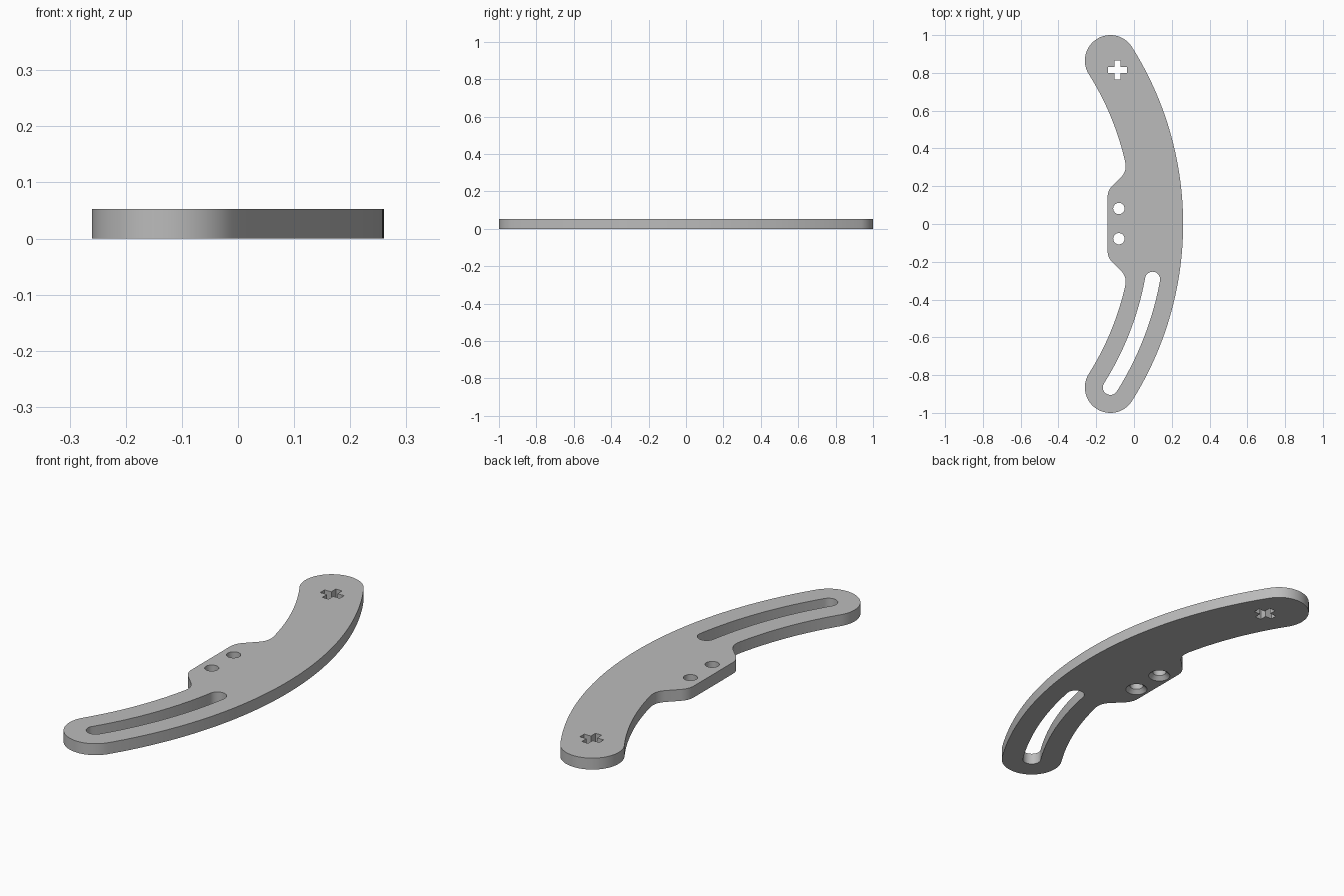
import bpy, bmesh
from math import sin, cos, asin, radians, pi
from mathutils import Vector

if "Cube" in bpy.data.objects:
    bpy.data.objects.remove(bpy.data.objects["Cube"])

THICK = 0.053
CENTRE = Vector((-1.4965, 0))      # centre of the curved bar
MID, HALF = 1.6215, 0.135          # centreline radius, half width
END = asin(0.865 / MID)            # angle of the rounded ends

gray = bpy.data.materials.new("plate gray")
gray.use_nodes = True
gray.diffuse_color = (0.5, 0.5, 0.5, 1)
gray.node_tree.nodes["Principled BSDF"].inputs["Base Color"].default_value = (0.5, 0.5, 0.5, 1)


def polar(c, r, a):
    return Vector((c[0] + r * cos(a), c[1] + r * sin(a)))


def arc(c, r, a0, a1, n):
    return [polar(c, r, a0 + (a1 - a0) * i / n) for i in range(n + 1)]


def rounded(p, corner, q, n=10):
    ts = [i / n for i in range(n + 1)]
    return [p * (1 - t) ** 2 + corner * 2 * t * (1 - t) + q * t * t for t in ts]


def finish(name, bm):
    bmesh.ops.remove_doubles(bm, verts=bm.verts, dist=1e-5)
    bmesh.ops.recalc_face_normals(bm, faces=bm.faces)
    mesh = bpy.data.meshes.new(name)
    bm.to_mesh(mesh)
    bm.free()
    mesh.materials.append(gray)
    ob = bpy.data.objects.new(name, mesh)
    bpy.context.collection.objects.link(ob)
    return ob


def prism(name, points, z0, z1):
    bm = bmesh.new()
    face = bm.faces.new([bm.verts.new((p.x, p.y, z0)) for p in points])
    new = bmesh.ops.extrude_face_region(bm, geom=[face])["geom"]
    bmesh.ops.translate(bm, vec=(0, 0, z1 - z0),
                        verts=[v for v in new if isinstance(v, bmesh.types.BMVert)])
    return finish(name, bm)


# Plate outline: upper half, then its mirror
inner = MID - HALF
notch = polar(CENTRE, inner, asin(0.28 / inner))
tab = Vector((-0.14, notch.y - (notch.x + 0.14)))
slope = Vector((1, 1)).normalized()
blend = asin(0.325 / inner)
half = arc(CENTRE, MID + HALF, 0, END, 40)
half += arc(polar(CENTRE, MID, END), HALF, END, END + pi, 40)[1:]
half += arc(CENTRE, inner, END, blend, 30)[1:]
half += rounded(polar(CENTRE, inner, blend), notch, notch - slope * 0.045)[1:]
half += rounded(tab + slope * 0.036, tab, tab - Vector((0, 0.036)))
mirrored = [Vector((p.x, -p.y)) for p in reversed(half[1:])]
plate = prism("curved_plate", half + mirrored, 0, THICK)

# Curved adjustment slot
LOW, HIGH = -0.02, THICK + 0.02
start, r = -radians(10.4), 0.04
slot = arc(CENTRE, MID + r, -END, start, 36)
slot += arc(polar(CENTRE, MID, start), r, start, start + pi, 20)[1:]
slot += arc(CENTRE, MID - r, start, -END, 36)[1:]
slot += arc(polar(CENTRE, MID, -END), r, pi - END, 2 * pi - END, 20)[1:-1]
cutters = [prism("slot_cutter", slot, LOW, HIGH)]

# Cross-shaped hole
a, b = 0.05, 0.016
quarter = [(a, -b), (a, b), (b, b)]
cross = []
for k in range(4):
    ca, sa = cos(k * pi / 2), sin(k * pi / 2)
    cross += [Vector((x * ca - y * sa - 0.087, x * sa + y * ca + 0.815)) for x, y in quarter]
cutters.append(prism("cross_cutter", cross, LOW, HIGH))

# Screw holes, countersunk from below
for y in (0.082, -0.078):
    bm = bmesh.new()
    profile = [(0, LOW), (0.068, LOW), (0.03, 0.018), (0.03, HIGH), (0, HIGH)]
    vs = [bm.verts.new((x, 0, z)) for x, z in profile]
    es = [bm.edges.new(e) for e in zip(vs, vs[1:])]
    bmesh.ops.spin(bm, geom=vs + es, cent=(0, 0, 0), axis=(0, 0, 1),
                   angle=2 * pi, steps=32)
    bmesh.ops.translate(bm, verts=bm.verts, vec=(-0.08, y, 0))
    cutters.append(finish("screw_hole_cutter", bm))

# Cut the openings and shade
bpy.ops.object.select_all(action="DESELECT")
plate.select_set(True)
bpy.context.view_layer.objects.active = plate
for cutter in cutters:
    cutter.hide_render = True
    mod = plate.modifiers.new("opening", "BOOLEAN")
    mod.operation, mod.solver, mod.object = "DIFFERENCE", "EXACT", cutter
    bpy.ops.object.modifier_apply(modifier=mod.name)
    bpy.data.objects.remove(cutter)
bpy.ops.object.shade_smooth_by_angle(angle=radians(30))
